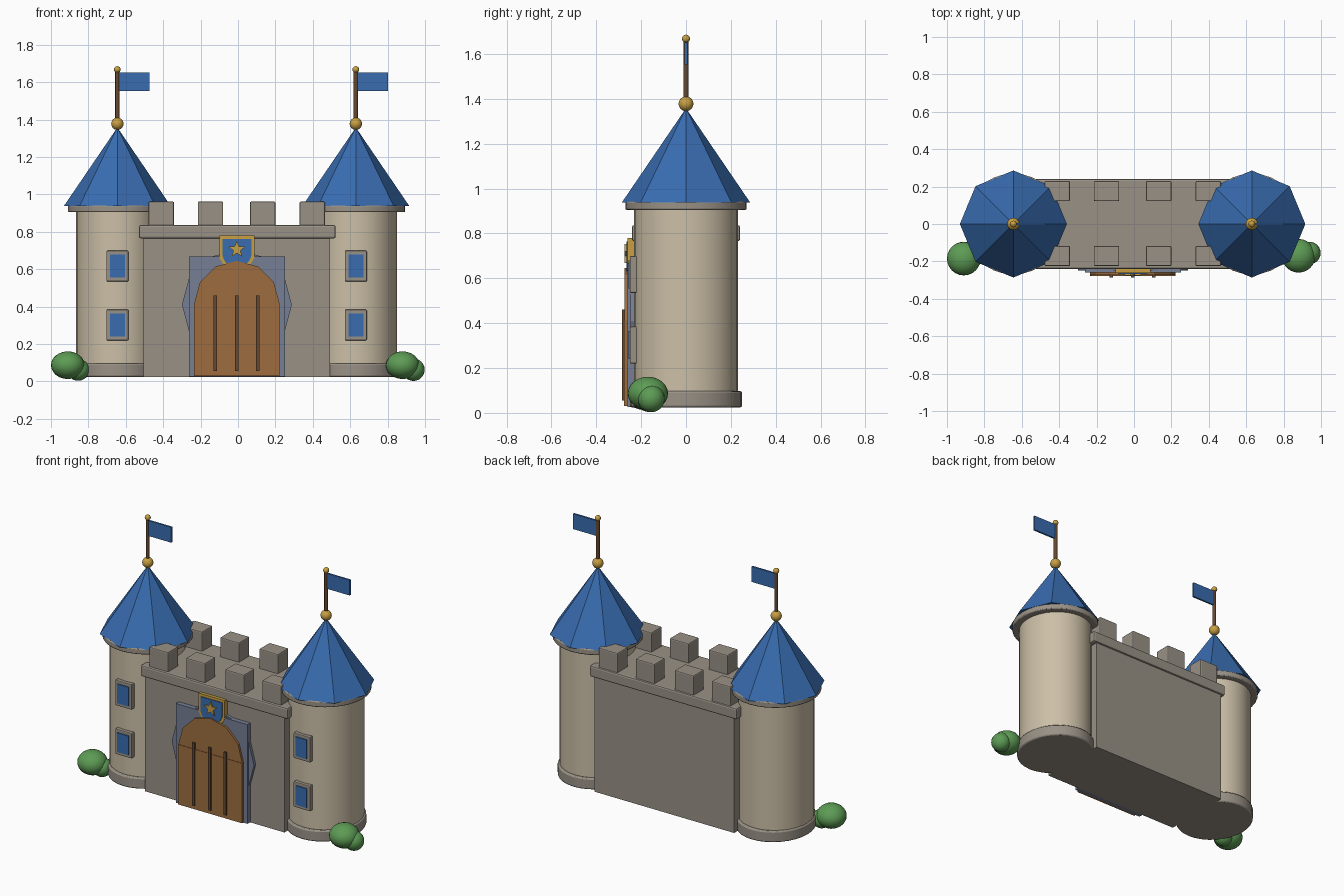
import bpy, math

if "Cube" in bpy.data.objects:
    bpy.data.objects.remove(bpy.data.objects["Cube"])

def material(name, rgb):
    m = bpy.data.materials.new(name)
    m.diffuse_color = (*rgb, 1)
    m.use_nodes = True
    m.node_tree.nodes["Principled BSDF"].inputs["Base Color"].default_value = m.diffuse_color
    return m

CREAM = material("cream plaster", (0.60, 0.52, 0.385))
STONE = material("grey stone", (0.32, 0.285, 0.24))
BLUE = material("royal blue", (0.04, 0.15, 0.43))
GOLD = material("gold", (0.58, 0.35, 0.055))
WOOD = material("door wood", (0.34, 0.155, 0.05))
DARK = material("dark wood", (0.13, 0.065, 0.03))
SLATE = material("slate blue stone", (0.18, 0.21, 0.30))
GREEN = material("leaf green", (0.11, 0.33, 0.09))

def finish(name, mat, smooth=False, bevel=0):
    o = bpy.context.object
    o.name = name
    o.data.materials.append(mat)
    if bevel:
        b = o.modifiers.new("bevel", 'BEVEL')
        b.width, b.segments = bevel, 2
    if smooth:
        bpy.ops.object.shade_smooth_by_angle(angle=math.radians(40))
    return o

def box(name, mat, x0, x1, y0, y1, z0, z1, bevel=0):
    bpy.ops.mesh.primitive_cube_add(size=1, location=((x0+x1)/2, (y0+y1)/2, (z0+z1)/2))
    bpy.context.object.scale = (x1-x0, y1-y0, z1-z0)
    bpy.ops.object.transform_apply(location=False, rotation=False)
    return finish(name, mat, bevel=bevel)

def drum(name, mat, x, z0, z1, rx, ry, sides=32, bevel=0):
    bpy.ops.mesh.primitive_cylinder_add(vertices=sides, radius=1, depth=z1-z0, location=(x, 0, (z0+z1)/2))
    bpy.context.object.scale = (rx, ry, 1)
    bpy.ops.object.transform_apply(location=False, rotation=False)
    return finish(name, mat, smooth=True, bevel=bevel)

def ball(name, mat, loc, r, rz=None, seg=24):
    bpy.ops.mesh.primitive_uv_sphere_add(segments=seg, ring_count=seg//2, radius=1, location=loc)
    bpy.context.object.scale = (r, r, rz or r)
    bpy.ops.object.transform_apply(location=False, rotation=False)
    return finish(name, mat, smooth=True)

def plate(name, mat, points, y_front, y_back):
    """Extrude an (x, z) outline along y."""
    n = len(points)
    verts = [(x, y_front, z) for x, z in points] + [(x, y_back, z) for x, z in points]
    faces = [tuple(range(n)), tuple(reversed(range(n, 2*n)))]
    faces += [(i, n+i, n+(i+1) % n, (i+1) % n) for i in range(n)]
    me = bpy.data.meshes.new(name)
    me.from_pydata(verts, [], faces)
    o = bpy.data.objects.new(name, me)
    bpy.context.collection.objects.link(o)
    me.materials.append(mat)
    return o

def circle(cx, cz, radii, n):
    return [(cx + radii[i % len(radii)]*math.sin(2*math.pi*i/n),
             cz + radii[i % len(radii)]*math.cos(2*math.pi*i/n)) for i in range(n)][::-1]

CX = -0.006

# Towers with roofs, flags and windows
for side, x in (("left", -0.645), ("right", 0.63)):
    drum(side+"_tower", CREAM, x, 0.03, 0.93, 0.22, 0.231)
    drum(side+"_tower_base", STONE, x, 0.025, 0.097, 0.228, 0.25, bevel=0.008)
    drum(side+"_tower_ring", STONE, x, 0.905, 0.942, 0.264, 0.27, bevel=0.006)
    bpy.ops.mesh.primitive_cone_add(vertices=8, radius1=0.286, depth=0.42, location=(x, 0, 1.148))
    finish(side+"_roof", BLUE)
    ball(side+"_roof_ball", GOLD, (x, 0, 1.378), 0.033)
    drum(side+"_flag_pole", DARK, x, 1.36, 1.665, 0.0115, 0.0115, 12)
    ball(side+"_pole_ball", GOLD, (x, 0, 1.668), 0.018, seg=16)
    box(side+"_flag", BLUE, x+0.009, x+0.172, -0.006, 0.006, 1.553, 1.652)
    for level, z in (("lower", 0.302), ("upper", 0.617)):
        box(f"{side}_{level}_window_frame", STONE, x-0.059, x+0.059, -0.25, -0.19, z-0.082, z+0.082, 0.005)
        box(f"{side}_{level}_window_glass", BLUE, x-0.04, x+0.04, -0.256, -0.24, z-0.062, z+0.062)

# Gate wall with ledge and battlements
box("gate_wall", STONE, -0.505, 0.493, -0.23, 0.23, 0.025, 0.78)
box("wall_ledge", STONE, -0.53, 0.522, -0.241, 0.241, 0.765, 0.837, 0.01)
for x in (-0.41, -0.147, 0.132, 0.397):
    for y in (-0.171, 0.176):
        box("battlement", STONE, x-0.068, x+0.068, y-0.054, y+0.054, 0.83, 0.962, 0.007)

# Door surround
plate("surround_arch", SLATE, circle(CX, 0.41, [0.294], 12), -0.248, -0.22)
box("surround_block", SLATE, CX-0.256, CX+0.256, -0.26, -0.22, 0.027, 0.668)

# Arched wooden door with dark bars
plate("door_arch", WOOD, circle(CX, 0.417, [0.228], 12), -0.274, -0.24)
box("door_panel", WOOD, CX-0.228, CX+0.228, -0.277, -0.24, 0.03, 0.417)
for dx in (-0.115, 0, 0.112):
    box("door_bar", DARK, CX+dx-0.009, CX+dx+0.009, -0.286, -0.27, 0.055, 0.46)

# Shield with star above the door
def shield(w, top, shoulder, low):
    return [(CX-w, top), (CX-w, shoulder), (CX-w*0.8, low), (CX, low-0.03),
            (CX+w*0.8, low), (CX+w, shoulder), (CX+w, top)]
plate("shield_rim", GOLD, shield(0.093, 0.78, 0.66, 0.63), -0.261, -0.22)
plate("shield_face", BLUE, shield(0.077, 0.763, 0.67, 0.638), -0.266, -0.25)
plate("shield_star", GOLD, circle(CX, 0.706, [0.046, 0.02], 10), -0.275, -0.26)

# Bushes at the tower feet
ball("left_bush_large", GREEN, (-0.91, -0.185, 0.087), 0.09, 0.074)
ball("left_bush_small", GREEN, (-0.855, -0.165, 0.062), 0.06, 0.058)
ball("right_bush_large", GREEN, (0.88, -0.17, 0.087), 0.09, 0.074)
ball("right_bush_small", GREEN, (0.938, -0.155, 0.063), 0.06, 0.06)
